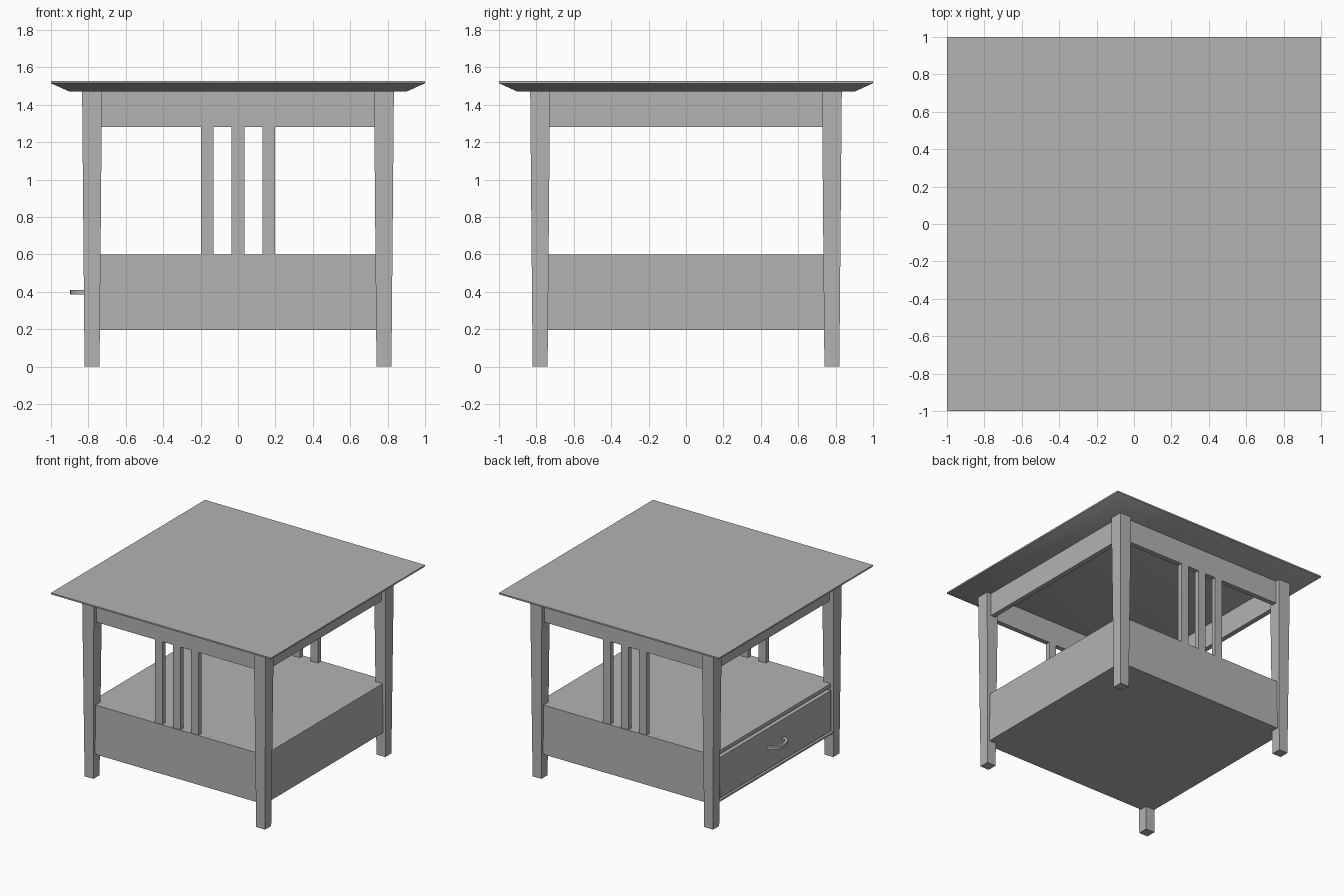
import bpy, bmesh, math

cube = bpy.data.objects.get("Cube")
if cube:
    bpy.data.objects.remove(cube, do_unlink=True)

grey = bpy.data.materials.new("plain_grey")
grey.use_nodes = True
grey.diffuse_color = (0.45, 0.45, 0.45, 1)
grey.node_tree.nodes["Principled BSDF"].inputs["Base Color"].default_value = (0.45, 0.45, 0.45, 1)


def finish(name, bm):
    bmesh.ops.recalc_face_normals(bm, faces=bm.faces)
    mesh = bpy.data.meshes.new(name)
    bm.to_mesh(mesh)
    bm.free()
    mesh.materials.append(grey)
    obj = bpy.data.objects.new(name, mesh)
    bpy.context.collection.objects.link(obj)
    return obj


def loft(name, sections):
    """Closed solid through square sections (centre x, centre y, half x, half y, z)."""
    bm = bmesh.new()
    rings = [[bm.verts.new((cx + sx * hx, cy + sy * hy, z))
              for sx, sy in ((-1, -1), (1, -1), (1, 1), (-1, 1))]
             for cx, cy, hx, hy, z in sections]
    for low, high in zip(rings, rings[1:]):
        for i in range(4):
            j = (i + 1) % 4
            bm.faces.new((low[i], low[j], high[j], high[i]))
    bm.faces.new(rings[0][::-1])
    bm.faces.new(rings[-1])
    return finish(name, bm)


def box(name, x0, x1, y0, y1, z0, z1):
    section = ((x0 + x1) / 2, (y0 + y1) / 2, (x1 - x0) / 2, (y1 - y0) / 2)
    return loft(name, [section + (z0,), section + (z1,)])


# Table top with a sloping underside
loft("table_top", [(0, 0, 0.9, 0.9, 1.47), (0, 0, 1, 1, 1.515), (0, 0, 1, 1, 1.527)])

# Tapered legs
for sx, side in ((-1, "right"), (1, "left")):
    for sy, end in ((-1, "front"), (1, "back")):
        loft(f"{end}_{side}_leg", [(sx * 0.78, sy * 0.78, 0.04, 0.04, 0),
                                   (sx * 0.78, sy * 0.78, 0.053, 0.053, 1.47)])

# Upper rails and slats
for s, end, side in ((-1, "front", "right"), (1, "back", "left")):
    y0, y1 = sorted((s * 0.755, s * 0.795))
    box(f"{end}_rail", -0.755, 0.755, y0, y1, 1.28, 1.47)
    box(f"{side}_rail", y0, y1, -0.755, 0.755, 1.28, 1.47)
    for i in (-1, 0, 1):
        x = i * 0.165
        box(f"{end}_slat_{i + 2}", x - 0.034, x + 0.034, y0, y1, 0.6, 1.28)

# Drawer case
box("drawer_case", -0.775, 0.8, -0.8, 0.8, 0.195, 0.6)
box("shelf_edge", -0.8, -0.77, -0.76, 0.76, 0.57, 0.6)
box("bottom_edge", -0.82, -0.77, -0.76, 0.76, 0.195, 0.21)

# Drawer front
box("drawer_front", -0.815, -0.77, -0.72, 0.72, 0.222, 0.555)

# Bowed handle
bm = bmesh.new()
steps = 12
rows = []
for i in range(steps + 1):
    a = math.pi * i / steps
    rows.append([bm.verts.new((-0.812 - out * math.sin(a), half * math.cos(a), z))
                 for out, half, z in ((0.085, 0.11, 0.385), (0.085, 0.11, 0.41),
                                      (0.062, 0.085, 0.41), (0.062, 0.085, 0.385))])
for a, b in zip(rows, rows[1:]):
    for i in range(4):
        j = (i + 1) % 4
        bm.faces.new((a[i], a[j], b[j], b[i]))
bm.faces.new(rows[0])
bm.faces.new(rows[-1])
handle = finish("drawer_handle", bm)

# Soft shading on the handle and the sloping underside
for obj in (handle, bpy.data.objects["table_top"]):
    bpy.ops.object.select_all(action="DESELECT")
    obj.select_set(True)
    bpy.context.view_layer.objects.active = obj
    bpy.ops.object.shade_smooth_by_angle(angle=math.radians(35))
